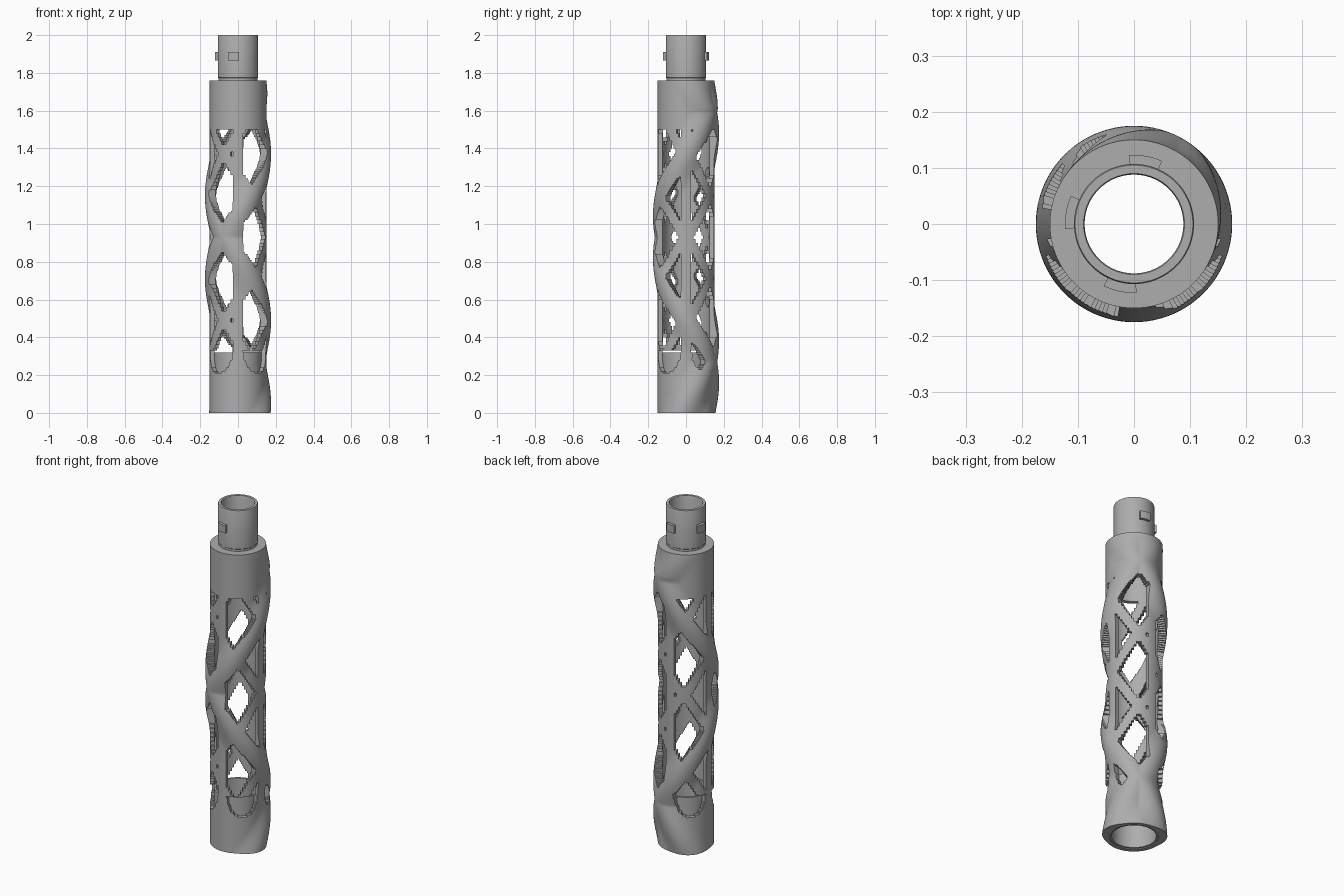
import bpy, bmesh, math

cube = bpy.data.objects.get("Cube")
if cube:
    bpy.data.objects.remove(cube, do_unlink=True)

grey = bpy.data.materials.new("plain_grey")
grey.use_nodes = True
colour = (0.42, 0.42, 0.42, 1)
grey.diffuse_color = colour
grey.node_tree.nodes["Principled BSDF"].inputs["Base Color"].default_value = colour

OUTER, INNER, TOP = 0.15, 0.127, 1.76
PITCH, STRANDS = 1.32, 3
SEGS, ROWS = 144, 176
STEP_A, STEP_Z = 2, 2          # size of the stepped cells, in grid cells
CROSS_ANGLE, CROSS_Z = -120, 0.93


def finish(name, bm):
    bmesh.ops.recalc_face_normals(bm, faces=bm.faces)
    mesh = bpy.data.meshes.new(name)
    bm.to_mesh(mesh)
    bm.free()
    mesh.materials.append(grey)
    obj = bpy.data.objects.new(name, mesh)
    bpy.context.collection.objects.link(obj)
    bpy.ops.object.select_all(action="DESELECT")
    obj.select_set(True)
    bpy.context.view_layer.objects.active = obj
    bpy.ops.object.shade_smooth_by_angle(angle=math.radians(35))
    return obj


def polar(r, deg, z):
    a = math.radians(deg)
    return (r * math.cos(a), r * math.sin(a), z)


def lathe(name, profile, start=0, sweep=360, segs=72):
    """Revolve a closed (radius, z) profile; partial sweeps get end caps."""
    bm = bmesh.new()
    full = sweep == 360
    rings = [[bm.verts.new(polar(r, start + sweep * i / segs, z)) for r, z in profile]
             for i in range(segs if full else segs + 1)]
    n = len(profile)
    for i in range(segs):
        a, b = rings[i], rings[(i + 1) % len(rings)]
        for j in range(n):
            bm.faces.new((a[j], b[j], b[(j + 1) % n], a[(j + 1) % n]))
    if not full:
        bm.faces.new(rings[0])
        bm.faces.new(rings[-1])
    return finish(name, bm)


def helix_offset(deg, z, hand, spacing):
    """Height from the nearest strand of a right or left handed helix."""
    d = z - CROSS_Z - hand * (deg - CROSS_ANGLE) / 360 * PITCH
    return abs((d + spacing / 2) % spacing - spacing / 2)


def ridge(deg, z):
    return min(helix_offset(deg, z, h, PITCH) for h in (1, -1))


def radius(deg, z):
    d = ridge(deg, z)
    fade = min(1, max(0, (TOP - z) / 0.15))
    bump = math.cos(min(1, d / 0.2) * math.pi / 2) ** 2
    return OUTER + 0.025 * bump * fade


def is_solid(i, j):
    """Rule that decides which wall cells remain."""
    deg, z = (i + 0.5) * 360 / SEGS, (j + 0.5) * TOP / ROWS
    across = (deg % 90 - 45) / 34
    if z > 1.5 or abs(across) > 1:
        return True
    # rounded window foot
    if z < 0.33:
        foot = 0.33 - 0.12 * math.sqrt(1 - across ** 2)
        return z < foot or ridge(deg, z) < 0.075
    if ridge(deg, z) < 0.075:
        return True
    # thin strands with stepped edges
    ci = (i // STEP_A + 0.5) * STEP_A * 360 / SEGS
    cz = (j // STEP_Z + 0.5) * STEP_Z * TOP / ROWS
    return min(helix_offset(ci, cz, h, PITCH / STRANDS) for h in (1, -1)) < 0.05


# Lattice sleeve with two raised spiral ridges
bm = bmesh.new()
solid = [[is_solid(i, j) for j in range(ROWS)] for i in range(SEGS)]
cache = {}


def vert(i, j, outside):
    key = (i % SEGS, j, outside)
    if key not in cache:
        deg, z = key[0] * 360 / SEGS, j * TOP / ROWS
        cache[key] = bm.verts.new(polar(radius(deg, z) if outside else INNER, deg, z))
    return cache[key]


for i in range(SEGS):
    for j in range(ROWS):
        if not solid[i][j]:
            continue
        corners = [(i, j), (i + 1, j), (i + 1, j + 1), (i, j + 1)]
        bm.faces.new([vert(*c, True) for c in corners])
        bm.faces.new([vert(*c, False) for c in reversed(corners)])
        beside = [(i, j - 1), (i + 1, j), (i, j + 1), (i - 1, j)]
        for k, (ni, nj) in enumerate(beside):
            if 0 <= nj < ROWS and solid[ni % SEGS][nj]:
                continue
            a, b = corners[k], corners[(k + 1) % 4]
            bm.faces.new((vert(*b, True), vert(*a, True), vert(*a, False), vert(*b, False)))
finish("lattice_sleeve", bm)

# Inner socket seen through the feet of the windows
lathe("inner_socket", [(0.117, 0.005), (0.128, 0.005), (0.128, 0.32), (0.117, 0.32)])

# Narrow connector with its shoulder
lathe("top_connector", [(0.088, 1.7), (0.129, 1.7), (0.129, TOP), (0.104, TOP),
                        (0.104, 1.772), (0.107, 1.775), (0.107, 1.995), (0.105, 2),
                        (0.09, 2), (0.088, 1.995)])

# Locking lugs round the connector
for name, start in (("front_lug", -116), ("back_lug", 66), ("right_lug", 156)):
    lathe(name, [(0.1, 1.865), (0.123, 1.865), (0.123, 1.91), (0.1, 1.91)], start, 28, 8)
